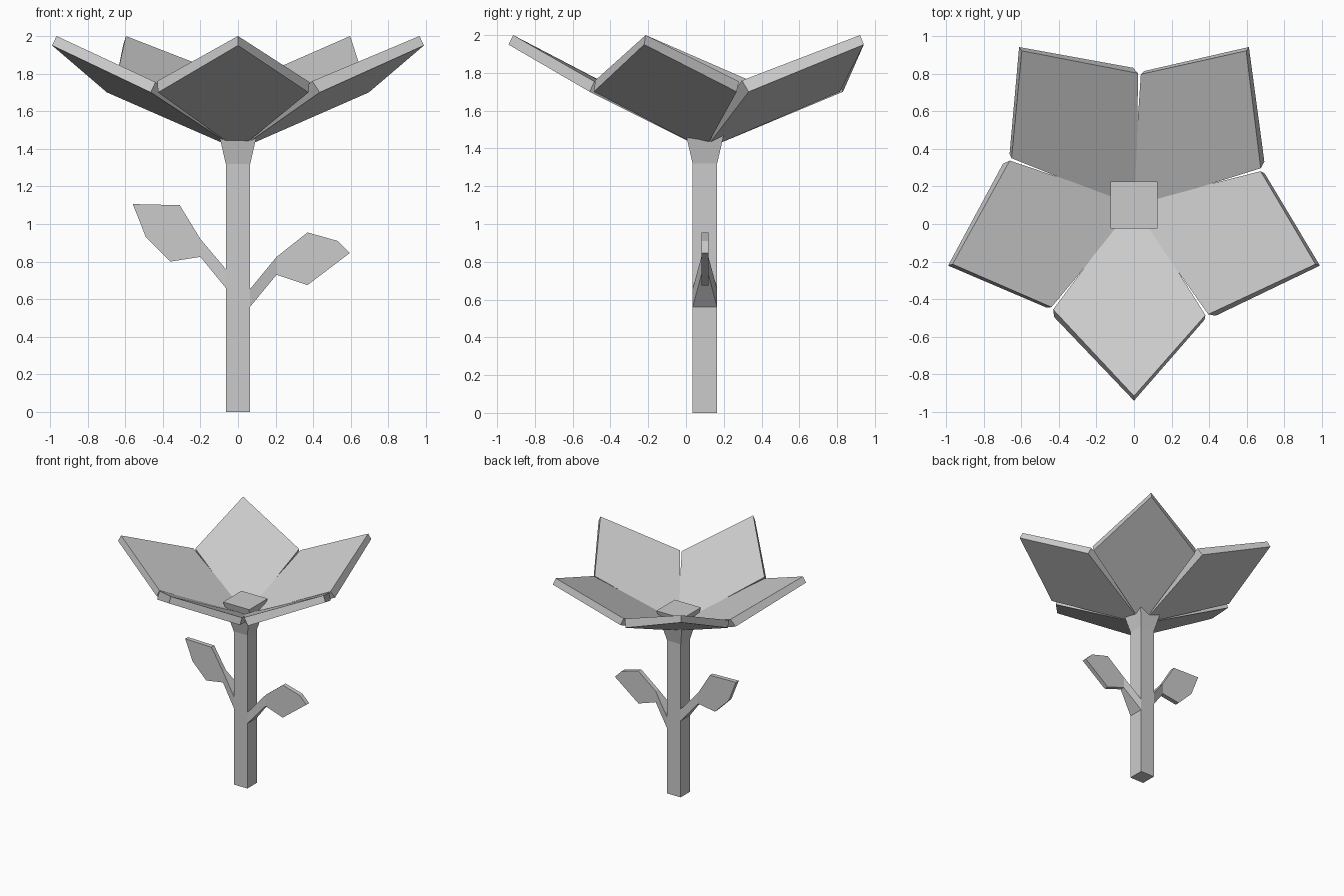
import bpy, bmesh
from math import radians
from mathutils import Matrix, Vector

cube = bpy.data.objects.get("Cube")
if cube:
    bpy.data.objects.remove(cube, do_unlink=True)

grey = bpy.data.materials.new("plain_grey")
grey.use_nodes = True
grey.diffuse_color = (0.6, 0.6, 0.6, 1)
grey.node_tree.nodes["Principled BSDF"].inputs["Base Color"].default_value = (0.6, 0.6, 0.6, 1)

AXIS = Vector((0, 0.1, 0))      # the flower stands a little behind the middle


def loft(name, rings):
    """Join rings of equal length into one closed, flat-shaded solid."""
    bm = bmesh.new()
    loops = [[bm.verts.new(Vector(p) + AXIS) for p in ring] for ring in rings]
    n = len(loops[0])
    bm.faces.new(loops[0])
    bm.faces.new(loops[-1])
    for a, b in zip(loops, loops[1:]):
        for i in range(n):
            j = (i + 1) % n
            bm.faces.new((a[i], a[j], b[j], b[i]))
    bmesh.ops.recalc_face_normals(bm, faces=bm.faces)
    mesh = bpy.data.meshes.new(name)
    bm.to_mesh(mesh)
    bm.free()
    mesh.materials.append(grey)
    ob = bpy.data.objects.new(name, mesh)
    bpy.context.collection.objects.link(ob)
    return ob


def square(r, z):
    return [(-r, -r, z), (r, -r, z), (r, r, z), (-r, r, z)]


# Square stem with its flared head
loft("stem", [square(0.065, 0), square(0.065, 1.32), square(0.125, 1.58)])

# Five kite-shaped petals around the stem: base, right corner, tip, left corner
under = [(0, 0, 1.395), (0.375, -0.61, 1.70), (0, -1.04, 1.95), (-0.425, -0.595, 1.70)]
upper = [(0, 0.02, 1.455), (0.38, -0.585, 1.755), (0, -1.015, 2.0), (-0.43, -0.555, 1.76)]
for i in range(5):
    turn = Matrix.Rotation(radians(72 * i), 3, "Z")
    loft(f"petal_{i + 1}", [[turn @ Vector(p) for p in ring] for ring in (under, upper)])

# Leaves: a stalk tapering out of the stem, then a thin blade
T = 0.019


def leaf(side, stalk, blade):
    (x0, lo0, hi0), (x1, lo1, hi1) = stalk
    ends = [[(x, -w, lo), (x, w, lo), (x, w, hi), (x, -w, hi)]
            for x, lo, hi, w in ((x0, lo0, hi0, 0.065), (x1, lo1, hi1, T))]
    loft(side + "_leaf_stalk", ends)
    outline = [(x1, lo1)] + blade + [(x1, hi1)]
    loft(side + "_leaf_blade", [[(x, y, z) for x, z in outline] for y in (-T, T)])


leaf("left", [(0.065, 0.56, 0.655), (0.205, 0.73, 0.825)],
     [(0.37, 0.675), (0.595, 0.846), (0.53, 0.91), (0.37, 0.955)])
leaf("right", [(-0.065, 0.66, 0.76), (-0.2, 0.825, 0.92)],
     [(-0.36, 0.8), (-0.49, 0.93), (-0.56, 1.106), (-0.31, 1.1)])
